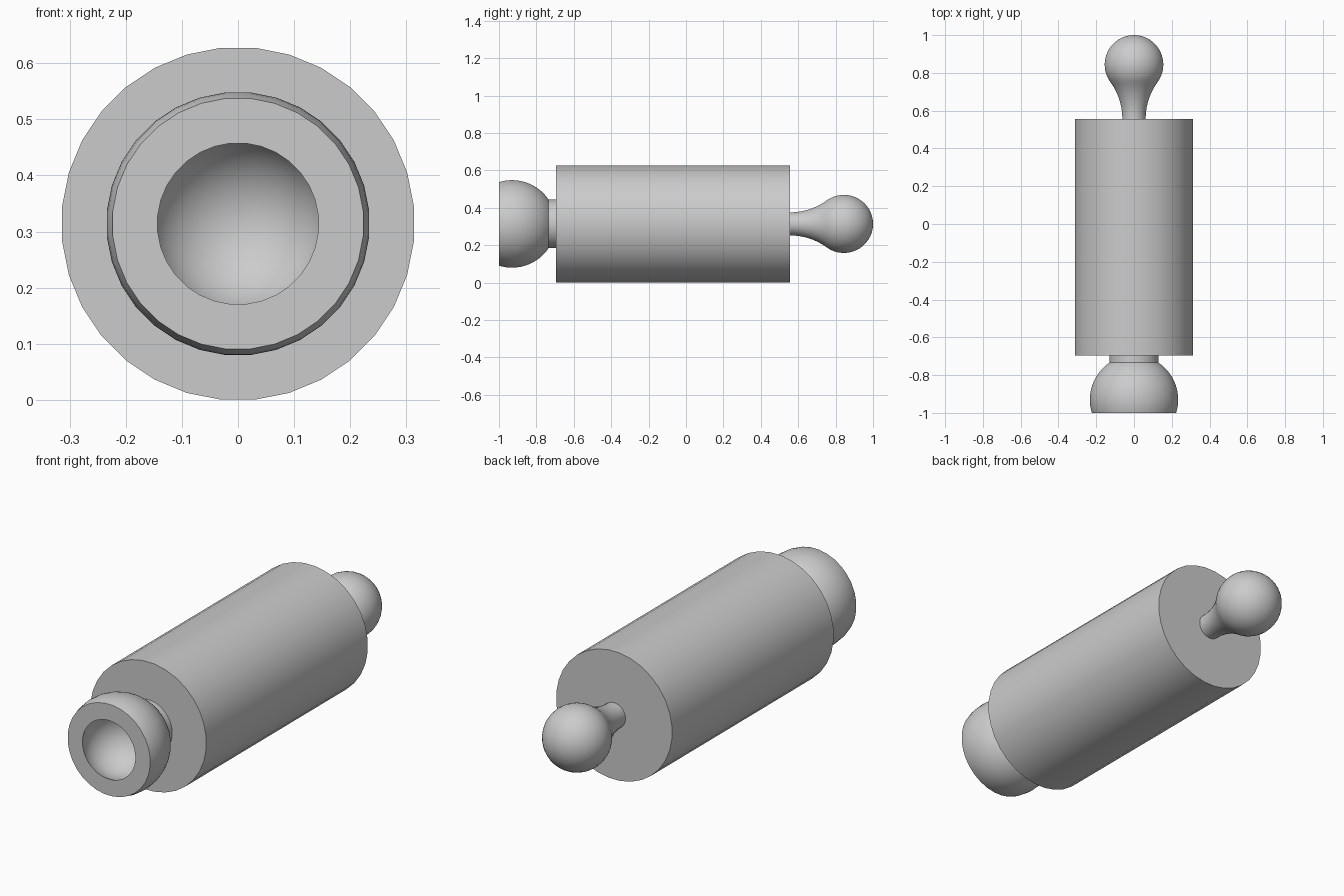
import bpy, bmesh
from math import sin, cos, pi, sqrt, acos, atan2, radians

if "Cube" in bpy.data.objects:
    bpy.data.objects.remove(bpy.data.objects["Cube"])

AXIS_Z = 0.314
grey = bpy.data.materials.new("plain grey")
grey.use_nodes = True
grey.diffuse_color = (0.6, 0.6, 0.6, 1)
grey.node_tree.nodes["Principled BSDF"].inputs["Base Color"].default_value = grey.diffuse_color


def arc(cy, cr, radius, a0, a1, steps):
    """Points (y, r) on an arc; angles are measured from +y towards +r."""
    angles = [a0 + (a1 - a0) * i / steps for i in range(steps + 1)]
    return [(cy + radius * cos(a), max(cr + radius * sin(a), 0)) for a in angles]


def lathe(name, profile, sides):
    """Revolve a profile of (y, r) points around the long axis."""
    bm = bmesh.new()
    rings = []
    for y, r in profile:
        if r < 1e-5:
            rings.append([bm.verts.new((0, y, 0))] * sides)
        else:
            angles = [2 * pi * (i + 0.5) / sides for i in range(sides)]
            rings.append([bm.verts.new((r * cos(a), y, r * sin(a))) for a in angles])
    for lower, upper in zip(rings, rings[1:]):
        for i in range(sides):
            j = (i + 1) % sides
            corners = dict.fromkeys((lower[i], lower[j], upper[j], upper[i]))
            bm.faces.new(list(corners))
    bmesh.ops.recalc_face_normals(bm, faces=bm.faces)
    mesh = bpy.data.meshes.new(name)
    bm.to_mesh(mesh)
    bm.free()
    mesh.materials.append(grey)
    obj = bpy.data.objects.new(name, mesh)
    obj.location.z = AXIS_Z
    bpy.context.collection.objects.link(obj)
    bpy.ops.object.select_all(action='DESELECT')
    obj.select_set(True)
    bpy.context.view_layer.objects.active = obj
    bpy.ops.object.shade_smooth_by_angle(angle=radians(30))
    return obj


# Main cylinder
FRONT, BACK = -0.695, 0.557
lathe("body", [(FRONT, 0), (FRONT, 0.315), (BACK, 0.315), (BACK, 0)], 32)

# Socket: hollow, truncated ball on a short neck
centre, outer, inner, neck, mouth = -0.93, 0.235, 0.16, 0.13, -1.0
cavity = arc(centre, 0, inner, 0, acos((mouth - centre) / inner), 16)
shell = arc(centre, 0, outer, acos((mouth - centre) / outer),
            atan2(neck, sqrt(outer ** 2 - neck ** 2)), 16)
lathe("socket", cavity + shell + [(FRONT, neck), (FRONT, 0)], 32)

# Ball on a stem that flares smoothly into it
centre, ball, stem = 0.844, 0.156, 0.062
reach = centre - BACK
flare = (reach ** 2 + stem ** 2 - ball ** 2) / (2 * (ball - stem))
join = atan2(stem + flare, -reach)
stem_curve = arc(BACK, stem + flare, flare, -pi / 2, join - pi, 10)
lathe("ball_joint", [(BACK, 0)] + stem_curve[:-1] + arc(centre, 0, ball, join, 0, 20), 32)
